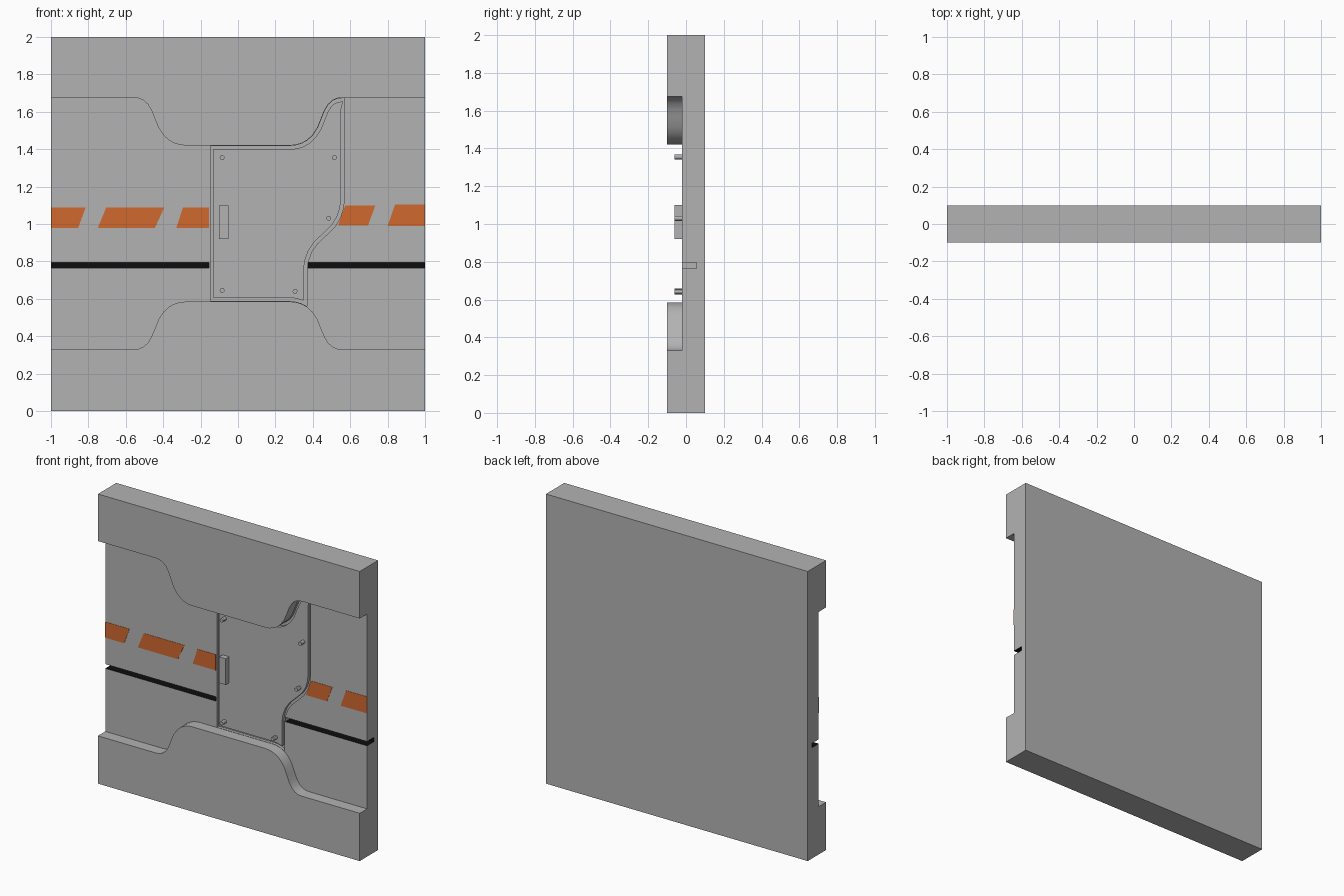
import bpy, bmesh, math
from mathutils import Vector

if "Cube" in bpy.data.objects:
    bpy.data.objects.remove(bpy.data.objects["Cube"])


def material(name, rgb):
    m = bpy.data.materials.new(name)
    m.diffuse_color = (*rgb, 1)
    m.use_nodes = True
    m.node_tree.nodes["Principled BSDF"].inputs["Base Color"].default_value = m.diffuse_color
    return m


GREY = material("wall grey", (0.45, 0.45, 0.45))
BLACK = material("slot black", (0.004, 0.004, 0.004))
ORANGE = material("stripe orange", (0.64, 0.14, 0.028))


def prism(name, pts, y0, y1, mats):
    """Extrude an x/z outline from y0 to y1."""
    bm = bmesh.new()
    f = bm.faces.new([bm.verts.new((x, y0, z)) for x, z in pts])
    ext = bmesh.ops.extrude_face_region(bm, geom=[f])["geom"]
    bmesh.ops.translate(bm, vec=(0, y1 - y0, 0),
                        verts=[v for v in ext if isinstance(v, bmesh.types.BMVert)])
    bmesh.ops.recalc_face_normals(bm, faces=bm.faces)
    me = bpy.data.meshes.new(name)
    bm.to_mesh(me)
    bm.free()
    for m in mats:
        me.materials.append(m)
    ob = bpy.data.objects.new(name, me)
    bpy.context.collection.objects.link(ob)
    return ob


def rect(x0, x1, z0, z1):
    return [(x0, z0), (x1, z0), (x1, z1), (x0, z1)]


def activate(ob):
    bpy.ops.object.select_all(action='DESELECT')
    ob.select_set(True)
    bpy.context.view_layer.objects.active = ob


def cut(target, cutter):
    activate(target)
    mod = target.modifiers.new("cut", 'BOOLEAN')
    mod.operation = 'DIFFERENCE'
    mod.solver = 'EXACT'
    mod.object = cutter
    bpy.ops.object.modifier_apply(modifier=mod.name)
    bpy.data.objects.remove(cutter)


def inset(pts, d):
    """Move a clockwise outline inward by d with mitred corners."""
    out = []
    for i, p in enumerate(pts):
        a, b, c = Vector(pts[i - 1]), Vector(p), Vector(pts[(i + 1) % len(pts)])
        u, v = (b - a).normalized(), (c - b).normalized()
        n1, n2 = Vector((u.y, -u.x)), Vector((v.y, -v.x))
        out.append(tuple(b + (n1 + n2) * d / (1 + n1.dot(n2))))
    return out


# Curved shoulder of the channel, going outwards to the right
S = [(.28, 1.42), (.31, 1.423), (.34, 1.432), (.37, 1.448), (.40, 1.477), (.425, 1.515),
     (.445, 1.565), (.462, 1.607), (.482, 1.64), (.505, 1.661), (.53, 1.672), (.56, 1.675)]


def low(pts):
    return [(x, 2.005 - z) for x, z in pts]


# Wall with the wide channel cut through its front
wall = prism("wall", rect(-1, 1, 0, 2), -0.1, 0.1, [GREY, BLACK])
top = [(-1.1, 1.675)] + [(-x, z) for x, z in reversed(S)] + S + [(1.1, 1.675)]
cut(wall, prism("channel_cutter", top + low(top)[::-1], -0.2, -0.02, [GREY, BLACK]))

# Gap around the hatch panel
outline = [(-.15, 1.42)] + S + [(.57, 1.675), (.57, 1.13), (.565, 1.085), (.55, 1.035),
           (.52, .985), (.475, .94), (.425, .893), (.395, .85), (.377, .80), (.37, .75),
           (.37, .557)] + low(S[:3])[::-1] + [(-.15, .585)]
opening = inset(outline, 0.002)
cut(wall, prism("gap_cutter", opening, -0.06, 0.0, [GREY, BLACK]))

# Black horizontal slots on both sides of the hatch
for x0, x1 in ((-1.1, -.155), (.375, 1.1)):
    slot = prism("slot_cutter", rect(x0, x1, .765, .795), -0.06, 0.055, [GREY, BLACK])
    for f in slot.data.polygons:
        f.material_index = 0 if abs(f.normal.x) > .5 else 1
    cut(wall, slot)

# Hatch panel with bolt holes and a recessed handle
hatch = prism("hatch_panel", inset(opening, 0.018), -0.022, 0.004, [GREY])
for bx, bz in ((-.085, 1.355), (-.085, .645), (.515, 1.355), (.485, 1.03), (.305, .64)):
    ring = [(bx + .013 * math.cos(k * math.tau / 12), bz + .013 * math.sin(k * math.tau / 12))
            for k in range(12)]
    cut(hatch, prism("bolt_hole_cutter", ring, -0.06, -0.01, [GREY]))
cut(hatch, prism("handle_cutter", rect(-.102, -.052, .92, 1.10), -0.06, -0.006, [GREY]))
prism("handle", rect(-.09, -.064, .945, 1.075), -0.02, -0.004, [GREY])

# Orange slanted dashes: bottom left, bottom right, top right, top left
for i, (a, b, c, d, z0, z1) in enumerate((
        (-1, -.855, -.815, -1, .978, 1.087), (-.75, -.445, -.395, -.705, .978, 1.087),
        (-.33, -.155, -.155, -.295, .978, 1.087), (.535, .695, .735, .573, .992, 1.10),
        (.80, 1, 1, .84, .99, 1.105))):
    prism(f"orange_dash_{i + 1}", [(a, z0), (b, z0), (c, z1), (d, z1)], -0.022, -0.019, [ORANGE])

for ob in (wall, hatch):
    activate(ob)
    bpy.ops.object.shade_smooth_by_angle(angle=math.radians(30))
